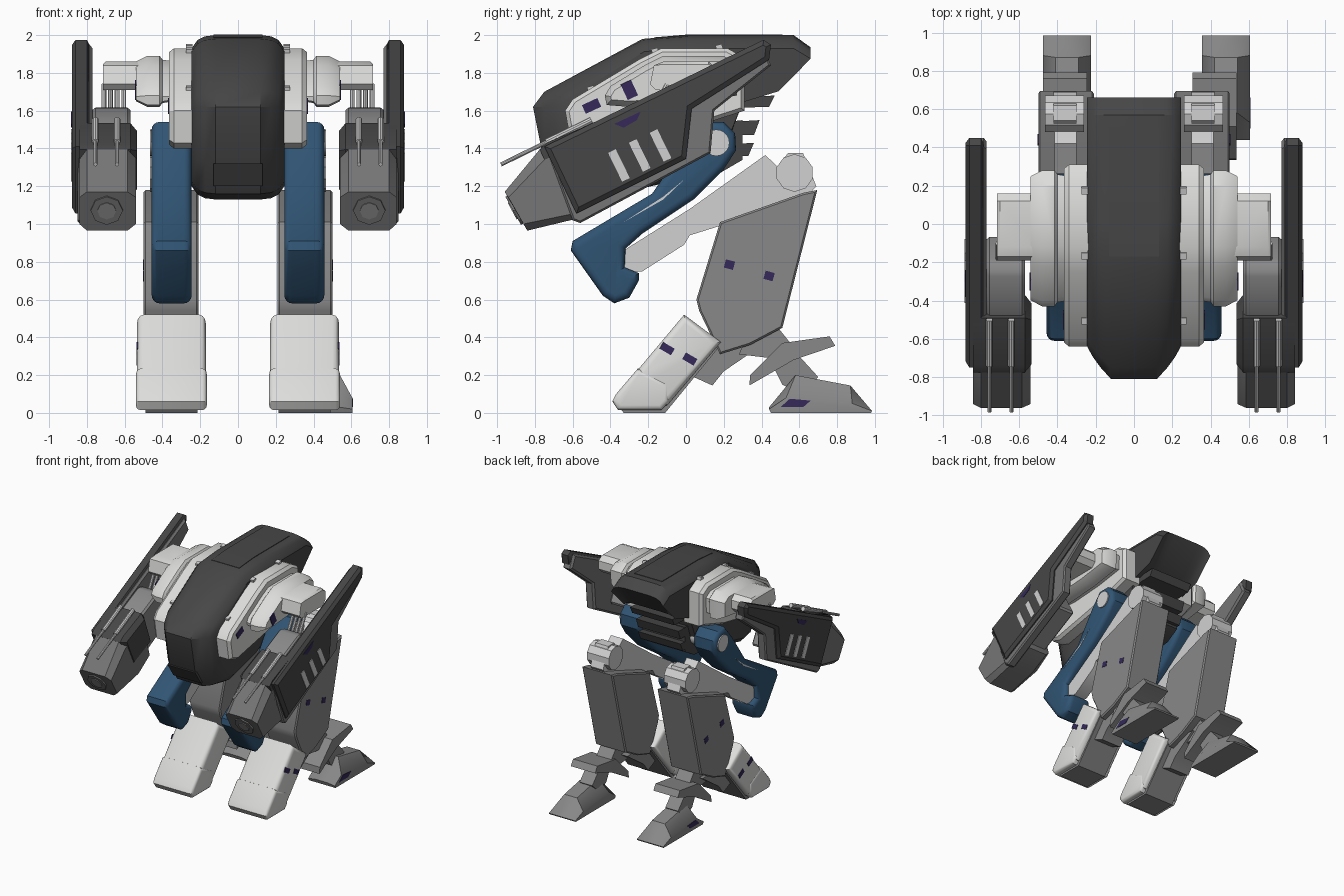
import bpy, bmesh, math
from mathutils import Vector, Matrix


def material(name, rgb):
    m = bpy.data.materials.new(name)
    m.diffuse_color = (*rgb, 1)
    return m


DARK = material("charcoal", (0.062, 0.062, 0.062))
GREY = material("mid grey", (0.25, 0.25, 0.25))
GUN = material("gun grey", (0.18, 0.18, 0.18))
LIGHT = material("light grey", (0.64, 0.64, 0.64))
WHITE = material("off white", (0.72, 0.72, 0.71))
BLUE = material("steel blue", (0.030, 0.090, 0.175))
PURPLE = material("dark violet", (0.035, 0.022, 0.10))
BOTH = (1, -1)


def finish(name, bm, mat, bevel, segs):
    bmesh.ops.recalc_face_normals(bm, faces=bm.faces)
    if bevel:
        edges = [e for e in bm.edges if e.calc_face_angle(0) > 0.5]
        bmesh.ops.bevel(bm, geom=edges, offset=bevel, segments=segs,
                        profile=0.5, affect='EDGES', clamp_overlap=True)
    me = bpy.data.meshes.new(name)
    bm.to_mesh(me)
    bm.free()
    me.materials.append(mat)
    bpy.context.collection.objects.link(bpy.data.objects.new(name, me))


def side_name(name, s, sides):
    return name if len(sides) == 1 else ("right_" if s > 0 else "left_") + name


def loft(name, sections, mat, bevel=0, segs=1, sides=BOTH, shift=0):
    """Join (y, z) outlines placed at successive x positions."""
    for s in sides:
        bm = bmesh.new()
        rings = [[bm.verts.new((x * s + shift, y, z)) for y, z in pts] for x, pts in sections]
        n = len(rings[0])
        for a, b in zip(rings, rings[1:]):
            for i in range(n):
                bm.faces.new((a[i], a[(i + 1) % n], b[(i + 1) % n], b[i]))
        bm.faces.new(rings[0])
        bm.faces.new(rings[-1])
        finish(side_name(name, s, sides), bm, mat, bevel, segs)


def slab(name, x0, x1, pts, mat, **kw):
    loft(name, [(x0, pts), (x1, pts)], mat, **kw)


def shrink(pts, d):
    """Move an outline inward by d."""
    vs = [Vector(p) for p in pts]
    n = len(vs)
    area = sum(vs[i - 1].x * vs[i].y - vs[i].x * vs[i - 1].y for i in range(n))
    out = []
    for i, v in enumerate(vs):
        a, b = (v - vs[i - 1]).normalized(), (vs[(i + 1) % n] - v).normalized()
        na, nb = Vector((-a.y, a.x)), Vector((-b.y, b.x))
        out.append(tuple(v + (na + nb) * (d / max(0.5, 1 + na.dot(nb))) * (1 if area > 0 else -1)))
    return out


def pillow(name, x0, x1, pts, r, mat, steps=3, **kw):
    """Slab whose outline is rounded over radius r at both ends."""
    arc = [math.pi / 2 * i / steps for i in range(steps + 1)]
    ends = [(r * (1 - math.sin(t)), r * (1 - math.cos(t))) for t in arc]
    secs = [(x0 + dx, shrink(pts, d)) for d, dx in ends]
    secs += [(x1 - dx, shrink(pts, d)) for d, dx in reversed(ends)]
    loft(name, secs, mat, **kw)


def rod(name, a, b, r, mat, n=12, sides=BOTH):
    for s in sides:
        p, q = Vector((a[0] * s, a[1], a[2])), Vector((b[0] * s, b[1], b[2]))
        bm = bmesh.new()
        rot = (q - p).to_track_quat('Z', 'Y').to_matrix().to_4x4()
        bmesh.ops.create_cone(bm, cap_ends=True, segments=n, radius1=r, radius2=r,
                              depth=(q - p).length,
                              matrix=Matrix.Translation((p + q) / 2) @ rot)
        finish(side_name(name, s, sides), bm, mat, 0, 1)


def quad(y, z, w, h, deg):
    c, s = math.cos(math.radians(deg)), math.sin(math.radians(deg))
    return [(y + u * c - v * s, z + u * s + v * c)
            for u, v in ((-w / 2, -h / 2), (w / 2, -h / 2), (w / 2, h / 2), (-w / 2, h / 2))]


# Hull: narrows toward the nose, full width at the tail
hull = [(-0.81, 1.62), (-0.75, 1.70), (-0.23, 1.98), (0.02, 2.0), (0.57, 2.0), (0.66, 1.935),
        (0.49, 1.73), (0.30, 1.66), (0.22, 1.42), (-0.1, 1.22), (-0.48, 1.13), (-0.65, 1.16),
        (-0.75, 1.32)]


def hull_ring(k, s):
    return [(y if y > -0.2 else -0.2 + (y + 0.2) * k, 1.56 + (z - 1.56) * s) for y, z in hull]


half = [(0.12, 1, 1), (0.175, 0.90, 0.985), (0.215, 0.81, 0.94), (0.245, 0.72, 0.84)]
loft("hull", [(-x, hull_ring(k, s)) for x, k, s in reversed(half)]
     + [(x, hull_ring(k, s)) for x, k, s in half], DARK, sides=(1,))
slab("roof_panel", -0.13, 0.13, [(-0.17, 1.98), (0.02, 1.99), (0.51, 1.99), (0.51, 2.004),
     (0.02, 2.004), (-0.17, 1.988)], DARK, sides=(1,))
slab("chin_panel", -0.13, 0.13, [(-0.765, 1.32), (-0.685, 1.2), (-0.66, 1.2), (-0.72, 1.32)],
     DARK, sides=(1,))

# Tail fins and pelvis
for i, (y, z, t) in enumerate([(0.47, 1.67, 0.05), (0.39, 1.54, 0.07), (0.36, 1.42, 0.06)]):
    slab("tail_fin_%d" % (i + 1), -0.2, 0.2, [(0.05, z - 0.06), (y - 0.03, z - t),
         (y, z + 0.01), (0.05, z - 0.01)], DARK, sides=(1,))
slab("pelvis", -0.2, 0.2, [(-0.15, 1.5), (0.3, 1.55), (0.3, 1.34), (0.18, 1.27), (-0.15, 1.24)],
     DARK, sides=(1,))
rod("hip_axle", (0.1, 0.16, 1.43), (0.466, 0.16, 1.43), 0.07, LIGHT, 20)

# Shoulder shells: tall inner block, stepped outer block
inner = [(-0.64, 1.60), (-0.60, 1.66), (-0.25, 1.87), (-0.13, 1.93), (0.22, 1.93), (0.31, 1.88),
         (0.31, 1.60), (0.0, 1.50), (-0.52, 1.40), (-0.61, 1.43)]
outer = [(-0.43, 1.68), (-0.40, 1.73), (-0.22, 1.84), (-0.12, 1.89), (0.20, 1.89), (0.28, 1.84),
         (0.27, 1.68), (0.0, 1.64), (-0.30, 1.62), (-0.42, 1.63)]
loft("shoulder_inner", [(0.2, inner), (0.34, inner), (0.365, shrink(inner, 0.02))], WHITE)
loft("shoulder_outer", [(0.34, shrink(outer, 0.03)), (0.40, shrink(outer, 0.02)), (0.415, outer),
                        (0.48, outer), (0.54, shrink(outer, 0.03))], WHITE)
for i, (y, z) in enumerate([(-0.50, 1.70), (-0.16, 1.90), (0.18, 1.92)]):
    slab("shoulder_clip_%d" % (i + 1), 0.24, 0.275, quad(y, z, 0.035, 0.06, 15), LIGHT)
slab("shoulder_mark_front", 0.363, 0.371, quad(-0.50, 1.625, 0.09, 0.05, 25), PURPLE)
slab("shoulder_mark_side", 0.537, 0.545, quad(-0.30, 1.71, 0.06, 0.09, 25), PURPLE)

# Upper arm and pistons
loft("upper_arm", [(x, [(-0.19, 1.74), (-0.17, 1.84), (-0.12, t), (0.12, t), (0.16, 1.82),
     (0.16, 1.75), (0.12, 1.71), (-0.16, 1.71)]) for x, t in
     ((0.50, 1.86), (0.70, 1.86), (0.715, 1.845))], WHITE)
for i in range(4):
    x = 0.605 + i * 0.035
    rod("arm_piston_%d" % (i + 1), (x, -0.10, 1.74), (x, -0.20, 1.55), 0.013, LIGHT, 8)

# Arm pods: forearm, gun, collar, twin barrels
slab("forearm", 0.57, 0.77, [(-0.52, 1.50), (-0.26, 1.62), (-0.19, 1.60), (-0.06, 1.36),
     (-0.56, 1.10)], GREY, bevel=0.015)
gun = [(-0.96, 1.17), (-0.77, 1.40), (-0.50, 1.48), (-0.40, 1.12), (-0.57, 1.03), (-0.84, 0.965)]
gun_side = [(-0.94, 1.14), (-0.75, 1.34), (-0.50, 1.44), (-0.42, 1.16), (-0.57, 1.06),
            (-0.86, 1.0)]
loft("gun", [(0.54, gun_side), (0.585, gun), (0.80, gun), (0.84, gun_side)], GUN)
rod("muzzle", (0.695, -0.87, 1.095), (0.695, -0.915, 1.07), 0.085, GUN, 8)
rod("muzzle_bore", (0.695, -0.87, 1.095), (0.695, -0.92, 1.068), 0.05, GREY, 8)
collar = [(-0.775, 1.395), (-0.74, 1.43), (-0.49, 1.535), (-0.46, 1.50), (-0.37, 1.26),
          (-0.65, 1.14)]
loft("gun_collar", [(0.535, shrink(collar, 0.035)), (0.57, collar), (0.84, collar)], DARK)
for i, x in enumerate((0.64, 0.755)):
    rod("barrel_%d" % (i + 1), (x, -0.98, 1.315), (x, -0.5, 1.55), 0.011, LIGHT, 10)
    rod("barrel_sleeve_%d" % (i + 1), (x, -0.74, 1.433), (x, -0.5, 1.55), 0.018, LIGHT, 10)

# Arm shields with striped plates
rim = [(-0.74, 1.40), (0.40, 1.95), (0.45, 1.84), (0.15, 1.60), (0.13, 1.375), (-0.56, 1.005),
       (-0.60, 1.02)]
shield = [(-0.75, 1.41), (0.41, 1.975), (0.45, 1.95), (0.44, 1.87), (0.03, 1.61), (0.0, 1.345),
          (-0.58, 1.055)]
loft("shield_rim", [(0.77, shrink(rim, 0.015)), (0.785, rim), (0.84, rim),
                    (0.85, shrink(rim, 0.01))], GUN)
loft("shield", [(0.785, shrink(shield, 0.025)), (0.80, shield), (0.86, shield),
                (0.88, shrink(shield, 0.025))], DARK)
for i in range(3):
    slab("shield_stripe_%d" % (i + 1), 0.878, 0.884,
         quad(-0.355 + i * 0.11, 1.31 + i * 0.053, 0.045, 0.17, 26), LIGHT)
slab("shield_mark", 0.876, 0.883, [(-0.38, 1.53), (-0.24, 1.595), (-0.26, 1.55), (-0.33, 1.51)],
     PURPLE)

# Thighs
thigh = [(0.10, 1.54), (0.20, 1.54), (0.26, 1.48), (0.265, 1.39), (0.20, 1.29), (0.04, 1.13),
         (-0.23, 0.95), (-0.32, 0.87), (-0.325, 0.77), (-0.25, 0.74), (-0.25, 0.70),
         (-0.30, 0.61), (-0.38, 0.58), (-0.44, 0.62), (-0.61, 0.86), (-0.60, 0.91),
         (-0.18, 1.16), (0.0, 1.42)]
pillow("thigh", 0.245, 0.457, thigh, 0.04, BLUE, steps=4)
slab("thigh_slot", 0.452, 0.459, [(-0.33, 1.01), (-0.12, 1.145), (-0.01, 1.235), (-0.12, 1.13)],
     LIGHT)

# Rear link and knee
slab("leg_link", 0.30, 0.415, [(-0.33, 0.74), (-0.33, 0.86), (0.02, 1.08), (0.42, 1.365),
     (0.52, 1.27), (0.62, 1.15), (0.18, 0.99), (0.02, 0.94), (-0.01, 0.89), (-0.23, 0.75)], LIGHT)
slab("knee_bracket", 0.30, 0.42, [(0.48, 1.30), (0.54, 1.375), (0.62, 1.375), (0.69, 1.20),
     (0.60, 1.10), (0.50, 1.14)], LIGHT)
rod("knee_axle", (0.26, 0.575, 1.27), (0.465, 0.575, 1.27), 0.10, LIGHT, 10)

# Shins
shin = [(0.695, 1.18), (0.62, 1.165), (0.18, 1.01), (0.055, 0.60), (0.07, 0.54), (0.18, 0.31),
        (0.34, 0.36), (0.51, 0.45)]
loft("shin", [(0.21, shrink(shin, 0.01)), (0.22, shin), (0.49, shin),
              (0.50, shrink(shin, 0.01))], GREY)
for i, (y, z) in enumerate([(0.23, 0.785), (0.44, 0.725)]):
    slab("shin_mark_%d" % (i + 1), 0.495, 0.503, quad(y, z, 0.05, 0.045, -15), PURPLE)

# Front feet
slab("ankle", 0.26, 0.45, [(-0.02, 0.36), (0.18, 0.38), (0.42, 0.37), (0.20, 0.22),
     (0.14, 0.145), (0.04, 0.19)], GREY)
slab("foot_sole", 0.215, 0.49, [(-0.36, 0.04), (-0.33, 0.0), (-0.11, 0.0), (0.18, 0.355),
     (0.10, 0.42)], GREY)
pillow("foot_shell", 0.17, 0.535, [(-0.01, 0.52), (0.185, 0.375), (-0.10, 0.04), (-0.35, 0.05),
       (-0.37, 0.09), (-0.245, 0.24)], 0.035, WHITE)
pillow("toe_cap", 0.165, 0.54, [(-0.39, 0.06), (-0.37, 0.10), (-0.255, 0.235), (-0.09, 0.155),
       (-0.09, 0.06), (-0.13, 0.015), (-0.36, 0.015)], 0.025, WHITE)
for i, (y, z) in enumerate([(-0.10, 0.34), (0.02, 0.285)]):
    slab("foot_mark_%d" % (i + 1), 0.53, 0.538, quad(y, z, 0.07, 0.04, -30), PURPLE)

# Rear feet: both are set a little toward +x, as in the pose
slab("heel_hinge", 0.30, 0.44, [(0.28, 0.31), (0.32, 0.40), (0.48, 0.46), (0.56, 0.36),
     (0.45, 0.29)], GREY, shift=0.02)
slab("heel_guard", 0.275, 0.505, [(0.335, 0.145), (0.34, 0.20), (0.51, 0.37), (0.76, 0.405),
     (0.79, 0.355), (0.57, 0.28)], GREY, shift=0.03)
slab("heel_strut", 0.345, 0.465, [(0.45, 0.27), (0.60, 0.30), (0.70, 0.19), (0.60, 0.10),
     (0.51, 0.15)], GREY, shift=0.05)
low = [(0.44, 0.02), (0.53, 0.08), (0.88, 0.05), (0.985, 0.01), (0.98, 0.0), (0.45, 0.0)]
high = [(0.44, 0.03), (0.58, 0.20), (0.87, 0.145), (0.985, 0.01), (0.98, 0.0), (0.45, 0.0)]
loft("rear_foot", [(0.29, low), (0.355, high), (0.475, high), (0.54, low)], GREY, shift=0.065)
slab("rear_foot_mark", 0.535, 0.543, [(0.50, 0.03), (0.55, 0.075), (0.66, 0.065), (0.62, 0.03)],
     PURPLE, shift=0.065)

# Smooth shading with crisp edges
bpy.ops.object.select_all(action='SELECT')
bpy.context.view_layer.objects.active = bpy.context.selected_objects[0]
bpy.ops.object.shade_smooth_by_angle(angle=math.radians(32))
